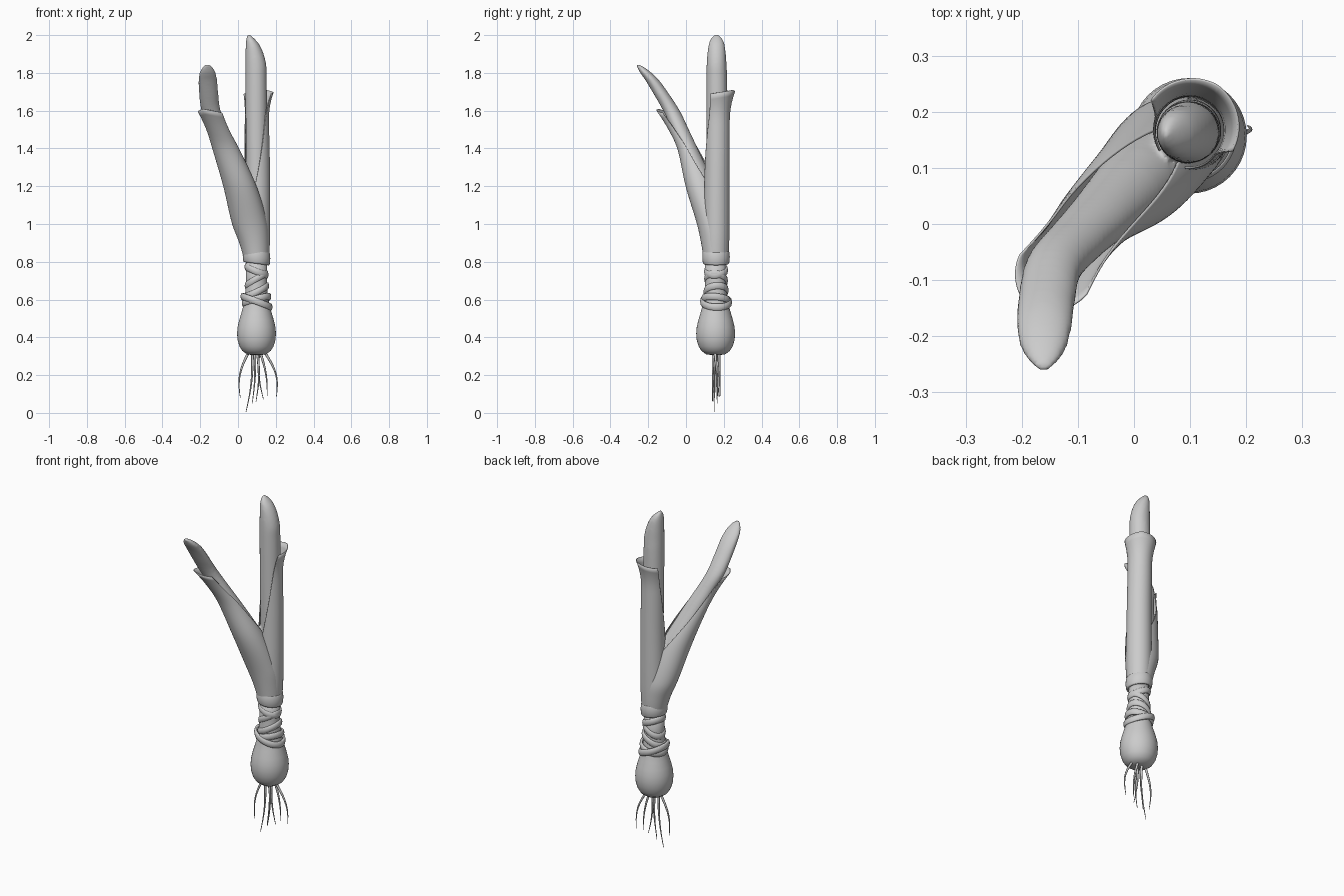
import bpy, bmesh, math
from mathutils import Vector, Matrix

if "Cube" in bpy.data.objects:
    bpy.data.objects.remove(bpy.data.objects["Cube"])

CX, CY = 0.098, 0.159


def sample(keys, z):
    """Smooth interpolation of (z, x, y, rx, ry) keys at height z."""
    n = len(keys)
    i = 0
    while i < n - 2 and z > keys[i + 1][0]:
        i += 1

    def slope(j, c):
        a, b = keys[max(j - 1, 0)], keys[min(j + 1, n - 1)]
        return (b[c] - a[c]) / (b[0] - a[0])
    k0, k1 = keys[i], keys[i + 1]
    h = k1[0] - k0[0]
    t = min(max((z - k0[0]) / h, 0), 1)
    out = []
    for c in range(1, 5):
        out.append((2*t**3 - 3*t*t + 1) * k0[c] + (t**3 - 2*t*t + t) * h * slope(i, c)
                   + (3*t*t - 2*t**3) * k1[c] + (t**3 - t*t) * h * slope(i + 1, c))
    return out


def skin(bm, rings, wrap_rows=False, caps=True):
    """Bridge a list of closed vertex rings."""
    vs = [[bm.verts.new(p) for p in r] for r in rings]
    n, m = len(vs[0]), len(vs)
    for j in range(m if wrap_rows else m - 1):
        a, b = vs[j], vs[(j + 1) % m]
        for i in range(n):
            k = (i + 1) % n
            bm.faces.new((a[i], a[k], b[k], b[i]))
    if caps and not wrap_rows:
        bm.faces.new(vs[0][::-1])
        bm.faces.new(vs[-1])


def finish(bm, name):
    bmesh.ops.recalc_face_normals(bm, faces=bm.faces[:])
    me = bpy.data.meshes.new(name)
    bm.to_mesh(me)
    bm.free()
    me.polygons.foreach_set("use_smooth", [True] * len(me.polygons))
    ob = bpy.data.objects.new(name, me)
    bpy.context.collection.objects.link(ob)
    return ob


def tube(bm, keys, n=32, sub=4):
    """Closed stalk through horizontal elliptical sections."""
    zs = [a[0] + (b[0] - a[0]) * s / sub for a, b in zip(keys, keys[1:]) for s in range(sub)]
    rings = []
    for z in zs + [keys[-1][0]]:
        x, y, rx, ry = sample(keys, z)
        rx, ry = max(rx, .002), max(ry, .002)
        rings.append([(x + rx * math.cos(2*math.pi*i/n), y + ry * math.sin(2*math.pi*i/n), z)
                      for i in range(n)])
    skin(bm, rings)


# Bulb with neck
bm = bmesh.new()
profile = [(.02, .306), (.05, .31), (.075, .328), (.09, .352), (.1, .385), (.103, .42), (.1, .455),
           (.092, .49), (.08, .53), (.069, .57), (.06, .62), (.055, .7), (.057, .84)]
skin(bm, [[(CX + r * math.cos(2*math.pi*i/40), CY - .002 + r * math.sin(2*math.pi*i/40), z)
           for i in range(40)] for r, z in profile])
finish(bm, "bulb")

# Two inner stalks fused into a soft fork
main = [(.8, .1, .16, .05, .05), (1.2, .1, .166, .056, .056), (1.6, .097, .164, .057, .056),
        (1.78, .096, .163, .056, .055), (1.84, .095, .162, .055, .053), (1.9, .088, .162, .048, .049),
        (1.95, .077, .162, .036, .042), (1.98, .066, .162, .022, .031), (2.003, .056, .162, .006, .01)]
branch = [(.85, .1, .16, .045, .045), (1.0, .068, .142, .07, .065), (1.2, .015, .085, .072, .068),
          (1.4, -.06, .012, .059, .05), (1.5, -.103, -.03, .053, .045), (1.6, -.143, -.077, .051, .044),
          (1.7, -.156, -.138, .051, .04), (1.76, -.16, -.178, .05, .036), (1.8, -.161, -.212, .043, .03),
          (1.83, -.161, -.24, .027, .018), (1.845, -.161, -.258, .01, .008)]
bm = bmesh.new()
tube(bm, main)
tube(bm, branch)
stalks = finish(bm, "inner_stalks")
rm = stalks.modifiers.new("fuse", 'REMESH')
rm.mode = 'VOXEL'
rm.voxel_size = .007
rm.use_smooth_shade = True
sm = stalks.modifiers.new("soften", 'SMOOTH')
sm.iterations = 8


# Outer sheath leaves, split open towards the fork
def sheath(name, keys, gap, half, low, high, flare, n=72, m=30):
    bm = bmesh.new()
    rings = []
    for j in range(m + 1):
        t = j / m
        ring = []
        for i in range(n):
            a = 2 * math.pi * i / n - math.pi
            u = min(abs(a) / half, 1)
            back = max(0, (abs(a) - half) / (math.pi - half))
            top = low + (high - low) * (.75 * u + .25 * u * u) + .02 * back
            z = .8 + (top - .8) * t
            x, y, rx, ry = sample(keys, z)
            f = flare * max(0, (z - high + .14) / .14) ** 2
            ring.append((x + (rx + f) * math.cos(gap + a), y + (ry + f) * math.sin(gap + a), z))
        rings.append(ring)
    skin(bm, rings, caps=False)
    ob = finish(bm, name)
    so = ob.modifiers.new("thickness", 'SOLIDIFY')
    so.thickness = .004
    so.offset = -1
    return ob


main_sheath = [(.8, .1, .16, .06, .06), (.95, .101, .162, .065, .064), (1.3, .102, .165, .063, .062),
               (1.6, .098, .167, .061, .061), (1.75, .1, .17, .061, .061)]
branch_sheath = [(.8, .1, .159, .06, .06), (.9, .086, .154, .075, .07), (1.0, .063, .14, .09, .078),
                 (1.2, .01, .08, .084, .078), (1.4, -.065, .014, .067, .056),
                 (1.5, -.104, -.034, .058, .053), (1.62, -.148, -.095, .056, .053)]
g = math.atan2(.85, .53)
sheath("main_sheath", main_sheath, g + math.pi, math.radians(95), 1.1, 1.69, .022)
sheath("branch_sheath", branch_sheath, g, math.radians(100), 1.1, 1.59, .012)


# Wrapped binding strips, tilted rounded bands
def band(name, z, width, radius, tilt, azimuth, thick=.011):
    bm = bmesh.new()
    h = width / 2
    sec = [(-thick, -h), (-.003, -h), (0, -h * .8), (.003, 0), (0, h * .8), (-.003, h), (-thick, h)]
    rings = []
    for i in range(48):
        a = 2 * math.pi * i / 48
        lift = math.tan(math.radians(tilt)) * radius * math.cos(a - math.radians(azimuth))
        rings.append([(CX + (radius + dr) * math.cos(a), CY + (radius + dr) * math.sin(a), z + lift + dz)
                      for dr, dz in sec])
    skin(bm, rings, wrap_rows=True)
    finish(bm, name)


for k, b in enumerate([(.825, .07, .07, 7, 180), (.752, .036, .061, 20, 170), (.705, .036, .06, 28, -10),
                       (.645, .036, .064, 24, 10), (.588, .036, .082, 19, 185),
                       (.598, .036, .075, 14, -20)]):
    band(f"binding_{k + 1}", *b)

# Roots: start offset x, y and tip x, y, z with outward bow
roots = [(-.04, 0, .012, .14, .08, -.025), (-.022, -.012, .042, .15, .004, .012),
         (-.01, .012, .075, .165, .05, .008), (.004, -.015, .095, .14, .06, .012),
         (.018, .015, .155, .18, .09, .012), (.012, 0, .135, .16, .07, -.012),
         (.04, -.006, .203, .175, .085, .03)]
for k, (sx, sy, tx, ty, tz, bow) in enumerate(roots):
    cu = bpy.data.curves.new(f"root_{k + 1}", 'CURVE')
    cu.dimensions = '3D'
    cu.bevel_depth = .0075
    cu.bevel_resolution = 2
    cu.use_fill_caps = True
    sp = cu.splines.new('POLY')
    sp.points.add(10)
    p0, p1 = Vector((CX + sx, CY + sy, .325)), Vector((tx, ty, tz))
    for i, p in enumerate(sp.points):
        t = i / 10
        q = p0.lerp(p1, t)
        q.x += bow * math.sin(math.pi * t)
        p.co = (*q, 1)
        p.radius = 1 - .8 * t
    bpy.context.collection.objects.link(bpy.data.objects.new(f"root_{k + 1}", cu))
